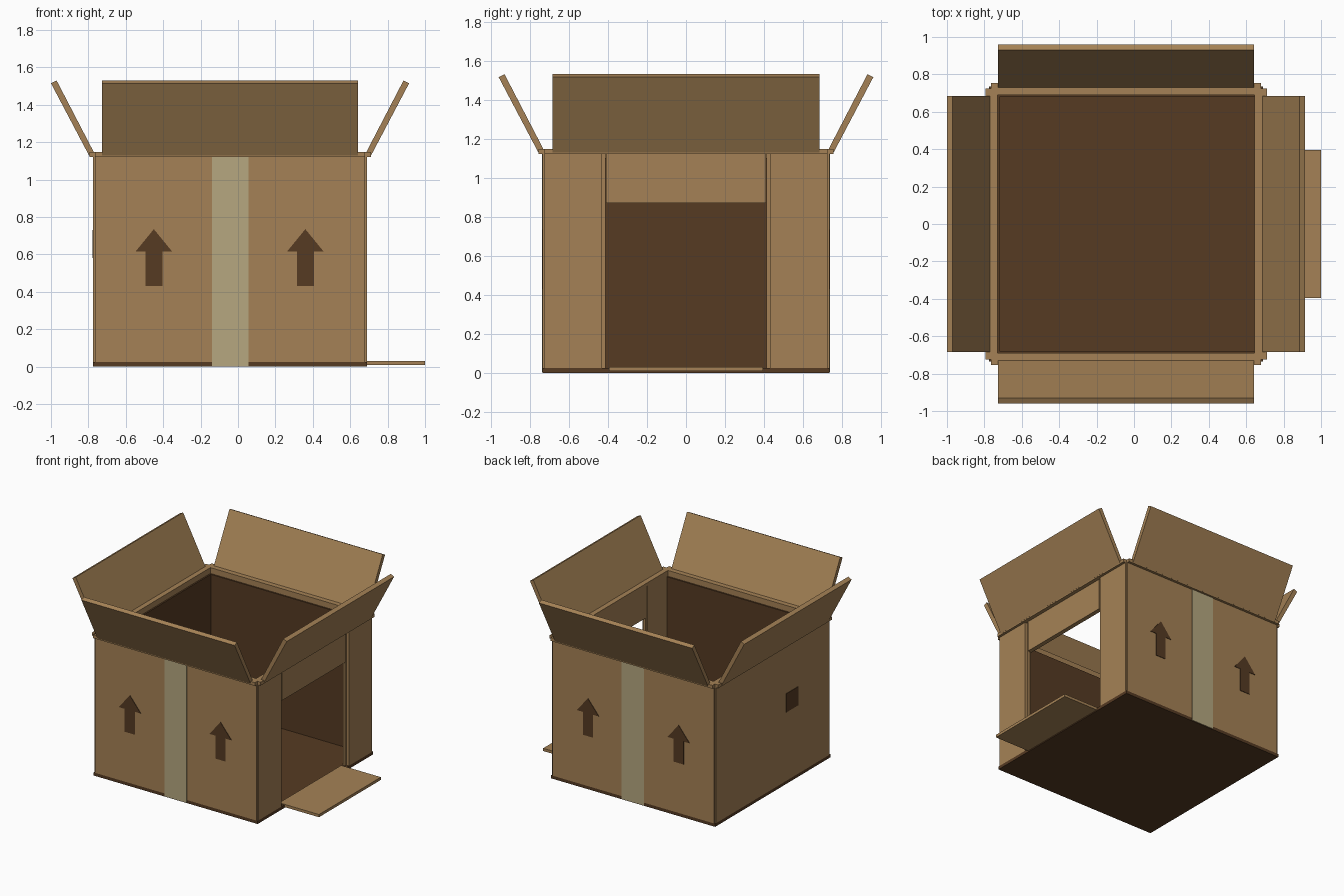
import bpy, bmesh, math
from mathutils import Matrix, Vector

if "Cube" in bpy.data.objects:
    bpy.data.objects.remove(bpy.data.objects["Cube"])


def material(name, rgb):
    m = bpy.data.materials.new(name)
    m.diffuse_color = (*rgb, 1)
    m.use_nodes = True
    m.node_tree.nodes["Principled BSDF"].inputs["Base Color"].default_value = m.diffuse_color
    return m


CARD = material("cardboard tan", (0.375, 0.222, 0.092))
DARK = material("dark brown", (0.092, 0.043, 0.0165))
TAPE = material("packing tape", (0.465, 0.387, 0.214))

# Box outline (outer faces)
X0, X1, Y = -0.775, 0.69, 0.735
CX, HX = (X0 + X1) / 2, (X1 - X0) / 2
THICK, NOTCH, WALL_TOP, FLOOR = 0.045, 0.01, 1.12, 0.025


def finish(name, bm, mat):
    bmesh.ops.recalc_face_normals(bm, faces=bm.faces)
    me = bpy.data.meshes.new(name)
    bm.to_mesh(me)
    bm.free()
    me.materials.append(mat)
    ob = bpy.data.objects.new(name, me)
    bpy.context.collection.objects.link(ob)
    return ob


def box(name, mat, x, y, z):
    bm = bmesh.new()
    bmesh.ops.create_cube(bm, size=1)
    for v in bm.verts:
        v.co = [(a + b) / 2 + c * (b - a) for c, (a, b) in zip(v.co, (x, y, z))]
    return finish(name, bm, mat)


def prism(name, mat, pts, offset, matrix=None):
    """Extrude a closed outline of 3D points along offset."""
    bm = bmesh.new()
    face = bm.faces.new([bm.verts.new(p) for p in pts])
    ext = bmesh.ops.extrude_face_region(bm, geom=[face])["geom"]
    bmesh.ops.translate(bm, vec=offset,
                        verts=[v for v in ext if isinstance(v, bmesh.types.BMVert)])
    if matrix:
        bm.transform(matrix)
    return finish(name, bm, mat)


# Floor plate
box("floor", DARK, (X0, X1), (-Y, Y), (0, FLOOR))

# Front and back: wall, dark liner, tape and up arrows
ARROW = [(-0.045, 0.43), (0.045, 0.43), (0.045, 0.615), (0.098, 0.615),
         (0, 0.735), (-0.098, 0.615), (-0.045, 0.615)]
for side, s in (("front", -1), ("back", 1)):
    def span(a, b):
        return tuple(sorted((s * a, s * b)))
    box(side + "_wall", CARD, (X0 + NOTCH, X1 - NOTCH), span(Y - THICK, Y), (FLOOR, WALL_TOP))
    box(side + "_liner", DARK, (X0 + THICK, X1 - THICK),
        span(Y - THICK - 0.012, Y - THICK), (FLOOR, 1.10))
    box(side + "_tape", TAPE, (-0.14, 0.057), span(Y - 0.002, Y + 0.004), (0.004, WALL_TOP))
    for i, ax in enumerate((-0.45, 0.36)):
        prism(f"{side}_arrow_{i + 1}", DARK,
              [(ax + px, s * (Y - 0.001), pz) for px, pz in ARROW], (0, s * 0.005, 0))

# Left wall with liner and small square mark
box("left_wall", CARD, (X0, X0 + THICK), (NOTCH - Y, Y - NOTCH), (FLOOR, WALL_TOP))
box("left_liner", DARK, (X0 + THICK, X0 + THICK + 0.012),
    (THICK - Y, Y - THICK), (FLOOR, 1.10))
box("left_square_mark", DARK, (X0 - 0.004, X0 + 0.001), (-0.32, -0.17), (0.58, 0.73))

# Right wall: two panels with recessed edge strips, and a header above the doorway
for side, s in (("front", -1), ("back", 1)):
    box(f"right_{side}_panel", CARD, (X1 - THICK, X1),
        sorted((s * 0.43, s * (Y - NOTCH))), (FLOOR, WALL_TOP))
    box(f"right_{side}_edge_strip", CARD, (X1 - THICK + 0.005, X1 - 0.022),
        sorted((s * 0.413, s * 0.43)), (FLOOR, WALL_TOP))
box("door_header", CARD, (X1 - THICK, X1 - 0.01), (-0.41, 0.41), (0.87, WALL_TOP))
# Door folded flat on the ground
box("door_flap", CARD, (X1 - THICK, 1.0), (-0.395, 0.395), (0.008, 0.03))

# Fold lips and open top flaps: (outer distance, lip half length, flap half length)
FLAP = [(-0.006, 1.143), (0.021, 1.128), (0.225, 1.515), (0.195, 1.53)]
LIP = [(-THICK, WALL_TOP), (0.02, WALL_TOP), (0.02, 1.147), (-THICK, 1.147)]
for i, side in enumerate(("right", "back", "left", "front")):
    dist, lip, flap = ((HX, Y - NOTCH, Y - 0.05), (Y, HX - NOTCH, HX - 0.048))[i % 2]
    place = Matrix.Translation((CX, 0, 0)) @ Matrix.Rotation(i * math.pi / 2, 4, "Z")
    for part, outline, half in (("lip", LIP, lip), ("flap", FLAP, flap)):
        prism(f"{side}_top_{part}", CARD, [(dist + d, -half, z) for d, z in outline],
              Vector((0, 2 * half, 0)), place)
